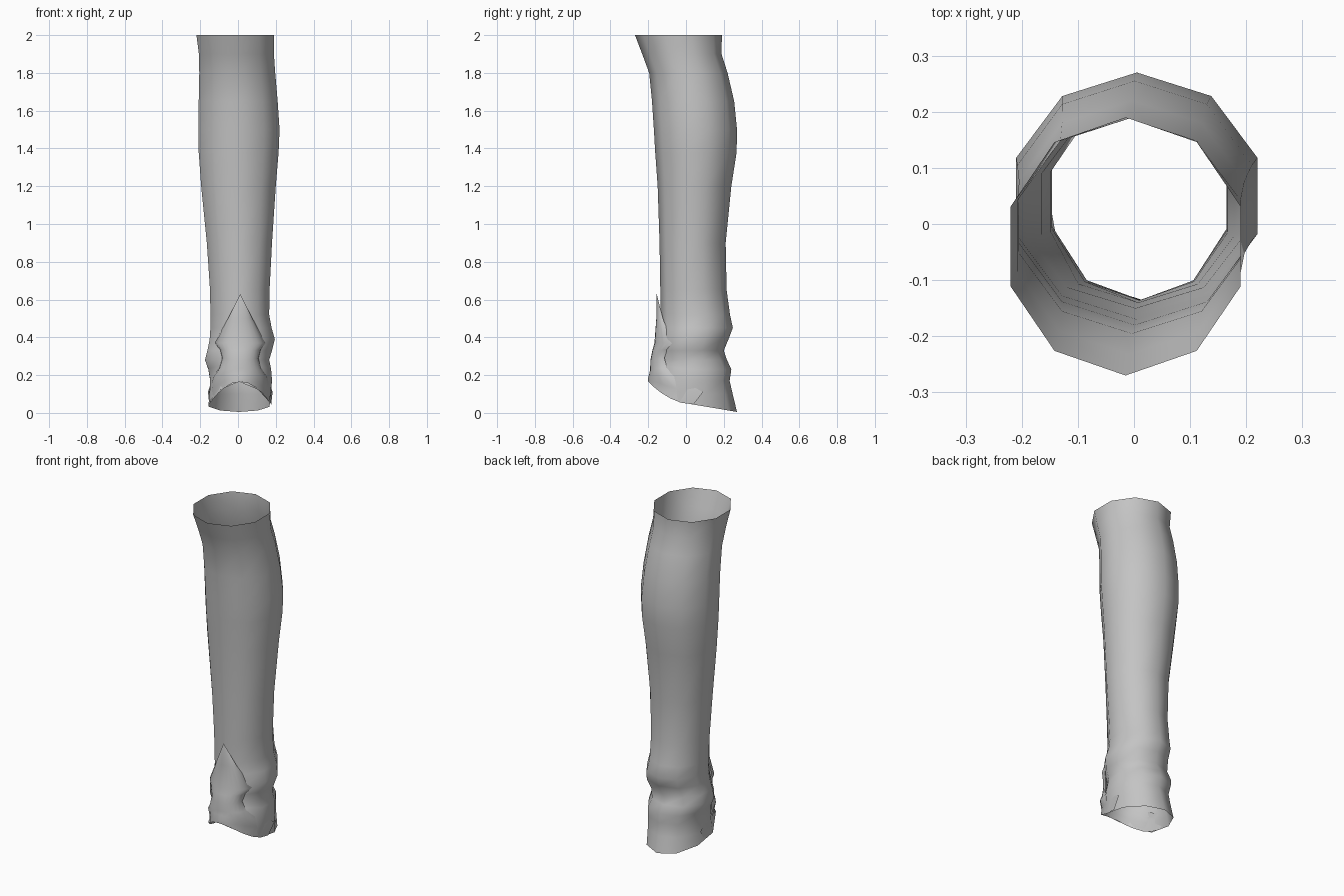
import bpy
import bmesh
from math import sin, cos, pi

default_cube = bpy.data.objects.get("Cube")
if default_cube:
    bpy.data.objects.remove(default_cube, do_unlink=True)

grey = bpy.data.materials.new("plain grey")
grey.use_nodes = True
grey.diffuse_color = (0.55, 0.55, 0.55, 1)
grey.node_tree.nodes["Principled BSDF"].inputs["Base Color"].default_value = grey.diffuse_color


def skin(name, rows, closed):
    """Join rows of points, listed from top to bottom, into one smooth open surface."""
    bm = bmesh.new()
    rings = [[bm.verts.new(point) for point in row] for row in rows]
    count = len(rings[0])
    for upper, lower in zip(rings, rings[1:]):
        for i in range(count if closed else count - 1):
            j = (i + 1) % count
            face = bm.faces.new((lower[i], lower[j], upper[j], upper[i]))
            face.smooth = True
    bmesh.ops.remove_doubles(bm, verts=bm.verts, dist=0.0005)
    mesh = bpy.data.meshes.new(name)
    bm.to_mesh(mesh)
    bm.free()
    mesh.materials.append(grey)
    obj = bpy.data.objects.new(name, mesh)
    bpy.context.collection.objects.link(obj)
    return obj


SIDES = 10


def shaft_ring(z, left, right, front, back, rise=0, drop=0):
    """Ten-sided ring fitted to its extents; its front can rise and its back drop."""
    half_width = (right - left) / 2 / cos(pi / SIDES)
    half_depth = (back - front) / 2
    ring = []
    for i in range(SIDES):
        angle = 2 * pi * i / SIDES - pi / 2
        t = sin(angle)
        height = z + rise * t * t if t < 0 else z - drop * t
        ring.append(((left + right) / 2 + half_width * cos(angle),
                     (front + back) / 2 + half_depth * t, height))
    return ring


def flap_row(z_middle, z_edge, half_width, y_middle, y_edge, steps=12):
    """Arc across the front, from one free edge of the flap to the other."""
    row = []
    for i in range(steps + 1):
        angle = pi * (i / steps - 0.5)
        row.append((0.012 + half_width * sin(angle),
                    y_middle + (y_edge - y_middle) * (1 - cos(angle)),
                    z_middle + (z_edge - z_middle) * sin(angle) ** 2))
    return row


# Open leg shaft: flared top, calf bulge, ankle wrinkles and slanted bottom opening
shaft = [
    (2.0, -.22, .19, -.27, .19),
    (1.9, -.207, .19, -.232, .188),
    (1.8, -.205, .197, -.195, .22),
    (1.65, -.208, .21, -.18, .255),
    (1.5, -.21, .22, -.17, .27),
    (1.38, -.208, .215, -.163, .268),
    (1.2, -.195, .2, -.15, .24),
    (.9, -.165, .18, -.14, .21),
    (.65, -.148, .167, -.136, .215),
    (.52, -.146, .165, -.136, .233),
    (.45, -.146, .178, -.137, .248),
    (.39, -.15, .195, -.138, .225),
    (.33, -.162, .18, -.14, .2),
    (.28, -.175, .165, -.145, .217),
    (.23, -.157, .175, -.15, .24, .03),
    (.17, -.147, .18, -.16, .231, .05),
    (.1, -.15, .173, -.175, .247, .09),
    (.045, -.155, .167, -.197, .27, .12, .04),
]
skin("leg_shaft", [shaft_ring(*ring) for ring in shaft], True)

# Pointed front flap, pinched above the instep and wrapping back along the hem
flap = [
    (.63, .63, 0, -.155, -.155),
    (.5, .5, .065, -.157, -.122),
    (.37, .37, .135, -.167, -.072),
    (.33, .335, .108, -.178, -.1),
    (.28, .29, .096, -.188, -.114),
    (.235, .235, .112, -.19, -.1),
    (.21, .19, .145, -.193, -.055),
    (.185, .11, .171, -.201, .09),
    (.165, .045, .164, -.2, .04),
]
skin("front_flap", [flap_row(*row) for row in flap], False)
